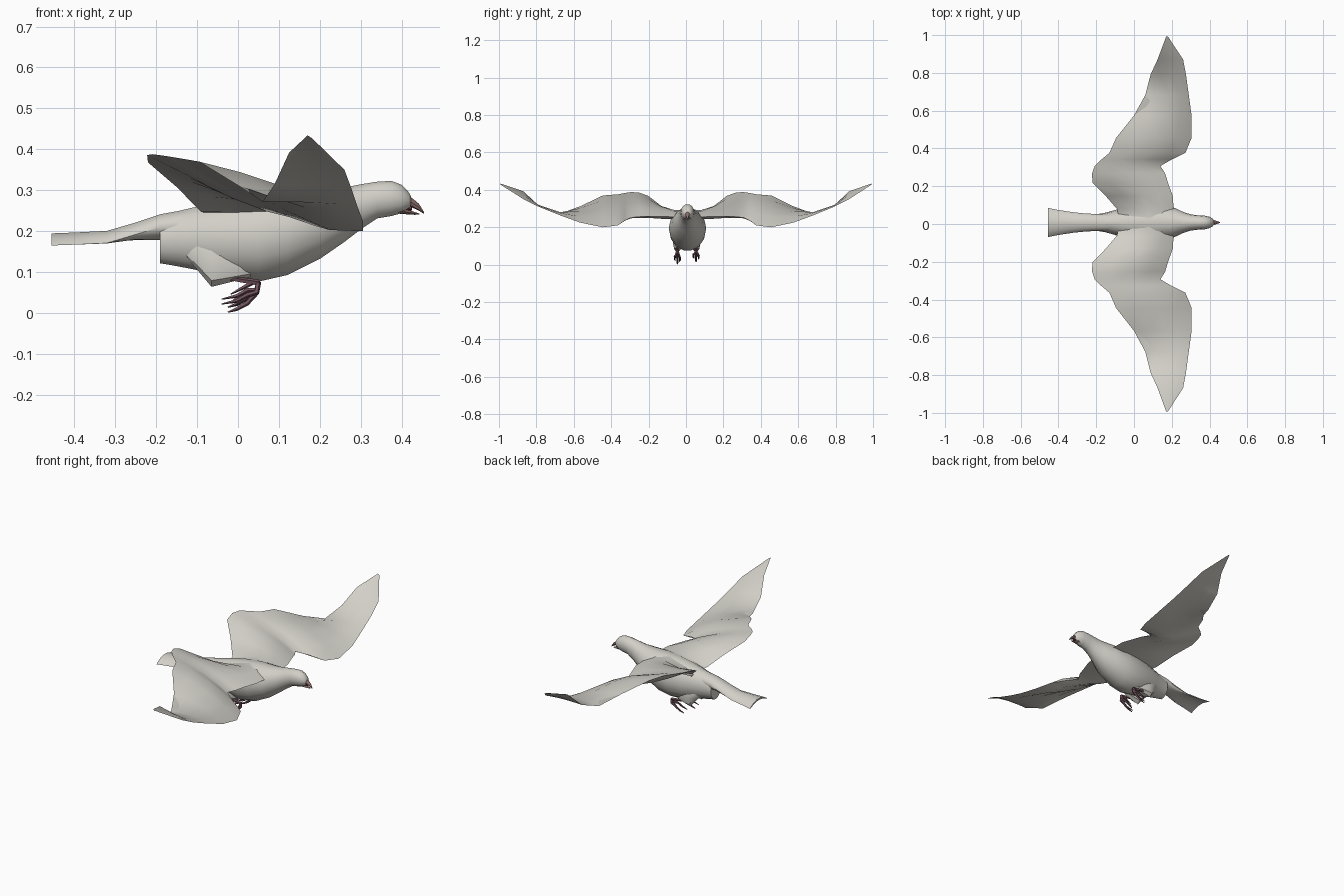
import bpy, bmesh, math
from mathutils import Vector

cube = bpy.data.objects.get("Cube")
if cube:
    bpy.data.objects.remove(cube, do_unlink=True)


def material(name, rgb):
    m = bpy.data.materials.new(name)
    m.use_nodes = True
    m.diffuse_color = (*rgb, 1)
    m.node_tree.nodes["Principled BSDF"].inputs["Base Color"].default_value = (*rgb, 1)
    return m


PLUMAGE = material("warm white plumage", (0.65, 0.63, 0.58))
BEAK = material("dull pink beak", (0.28, 0.17, 0.165))
MOUTH = material("dark red mouth", (0.14, 0.04, 0.05))
FOOT = material("dusky pink foot", (0.16, 0.085, 0.105))
MID = 0.008  # centre line of the trunk


def loft(name, rings, mat, angle=40):
    """Skin a list of equal-length closed rings and cap both ends."""
    bm = bmesh.new()
    rows = [[bm.verts.new(p) for p in ring] for ring in rings]
    n = len(rows[0])
    for a, b in zip(rows, rows[1:]):
        for i in range(n):
            j = (i + 1) % n
            bm.faces.new((a[i], a[j], b[j], b[i]))
    bm.faces.new(rows[0])
    bm.faces.new(rows[-1][::-1])
    bmesh.ops.recalc_face_normals(bm, faces=bm.faces)
    mesh = bpy.data.meshes.new(name)
    bm.to_mesh(mesh)
    bm.free()
    mesh.materials.append(mat)
    obj = bpy.data.objects.new(name, mesh)
    bpy.context.collection.objects.link(obj)
    bpy.ops.object.select_all(action="DESELECT")
    obj.select_set(True)
    bpy.context.view_layer.objects.active = obj
    bpy.ops.object.shade_smooth_by_angle(angle=math.radians(angle))
    return obj


def oval(x, low, high, half, droop=0.0, count=14, y0=MID):
    """Upright oval cross-section whose sides can droop."""
    ring = []
    for i in range(count):
        t = math.tau * i / count
        c, s = math.cos(t), math.sin(t)
        ring.append((x, y0 + half * c, (low + high) / 2 + (high - low) / 2 * s - droop * c * c))
    return ring


# Trunk, neck and head: x, bottom, top, half width
trunk = [(-.19, .12, .238, .045), (-.15, .113, .25, .052), (-.1, .103, .262, .066),
         (-.03, .085, .28, .086), (.05, .074, .295, .098), (.12, .09, .302, .1),
         (.2, .13, .302, .084), (.26, .172, .308, .056), (.3, .203, .316, .043),
         (.34, .23, .322, .038), (.375, .236, .324, .036), (.4, .243, .314, .03),
         (.417, .254, .296, .02), (.423, .262, .284, .012)]
loft("body", [oval(*r) for r in trunk], PLUMAGE)

# Tail: x, bottom, top, half width, droop
tail = [(-.456, .186, .196, .077, .026), (-.4, .184, .198, .066, .024), (-.32, .18, .202, .054, .02),
        (-.25, .178, .222, .047, .008), (-.19, .178, .242, .045, 0), (-.12, .178, .255, .045, 0)]
loft("tail", [oval(*r) for r in tail], PLUMAGE)

# Wing stations: span, leading x z, trailing x z, camber, thickness
STATIONS = [(.02, .21, .255, -.08, .245, .045, .05), (.07, .21, .255, -.09, .247, .04, .045),
            (.14, .205, .258, -.15, .308, .03, .05), (.21, .18, .258, -.22, .368, .02, .05),
            (.26, .165, .256, -.222, .386, .017, .05), (.30, .14, .252, -.208, .388, .016, .048),
            (.335, .20, .235, -.172, .383, .022, .052), (.37, .272, .21, -.13, .376, .03, .06),
            (.45, .305, .2, -.095, .37, .028, .058), (.57, .305, .225, 0, .312, .02, .028),
            (.68, .29, .265, .06, .272, .014, .012), (.79, .275, .31, .088, .312, .008, .005),
            (.87, .26, .35, .125, .392, .004, .004), (.992, .18, .428, .17, .434, 0, .002)]
# Section round the chord: position, share of camber, share of thickness
SECTION = ((0, 0, 0), (.2, .75, 0), (.45, 1, 0), (.75, .6, 0),
           (1, 0, 0), (.75, .6, .6), (.45, 1, 1), (.2, .75, .9))


def wing(name, side):
    rings = []
    for y, lx, lz, tx, tz, camber, thick in STATIONS:
        lead, trail = Vector((lx, 0, lz)), Vector((tx, 0, tz))
        ring = []
        for f, arch, down in SECTION:
            p = lead.lerp(trail, f)
            ring.append((p.x, side * y + .01 * (1 - y), p.z + camber * arch - thick * down))
        rings.append(ring)
    loft(name, rings, PLUMAGE, 50)


wing("left_wing", 1)
wing("right_wing", -1)

# Open beak
upper = [(.405, .262, .29, .018), (.425, .258, .281, .012), (.442, .25, .267, .007), (.455, .242, .246, .0015)]
lower = [(.39, .243, .258, .02), (.415, .241, .252, .012), (.432, .24, .247, .006), (.443, .241, .243, .0015)]
inner = [(.395, .248, .27, .016), (.41, .25, .264, .012), (.425, .25, .257, .006)]
for name, part, mat in (("upper_beak", upper, BEAK), ("lower_beak", lower, BEAK), ("mouth", inner, MOUTH)):
    loft(name, [oval(*r, count=8) for r in part], mat)


def limb(name, points, radii):
    """Tapered five-sided tube along a path."""
    rings = []
    for i, p in enumerate(points):
        before, after = points[max(i - 1, 0)], points[min(i + 1, len(points) - 1)]
        d = (Vector(after) - Vector(before)).normalized()
        u = d.cross(Vector((0, 1, 0))).normalized()
        v = d.cross(u)
        rings.append([Vector(p) + radii[i] * (u * math.cos(k * math.tau / 5) + v * math.sin(k * math.tau / 5))
                      for k in range(5)])
    loft(name, rings, FOOT)


for label, side, lift in (("left", 1, .012), ("right", -1, 0)):
    y = side * .05 + MID * .5
    # Ragged thigh feathers fading into the flank
    loft(label + "_thigh_feathers",
         [oval(-.13, .14, .17, .006, y0=y * .7, count=8), oval(-.1, .106, .18, .02, y0=y * .85, count=8),
          oval(-.065, .064, .17, .022, y0=y, count=8), oval(-.04, .07, .16, .024, y0=y, count=8),
          oval(.03, .088, .14, .01, y0=y * .85, count=8)], PLUMAGE, 30)
    # Tucked shank and curled toes
    limb(label + "_shank", [(-.04, y, .09), (.01, y, .08), (.05, y, .074)], [.007, .007, .008])
    for i, (dy, tx, tz) in enumerate(((-.014, -.04, .022), (0, -.025, .002), (.014, -.015, .016))):
        limb(f"{label}_toe_{i + 1}",
             [(.05, y, .076), (.045, y + dy * .6, .05 + lift * .5), (.022, y + dy, tz + .022 + lift),
              (-.003, y + dy, tz + .008 + lift), (tx, y + dy * .8, tz + lift)],
             [.007, .007, .006, .005, .0015])
    limb(label + "_hind_toe", [(.035, y, .074), (.012, y, .062), (-.018, y, .046)], [.006, .005, .0015])
